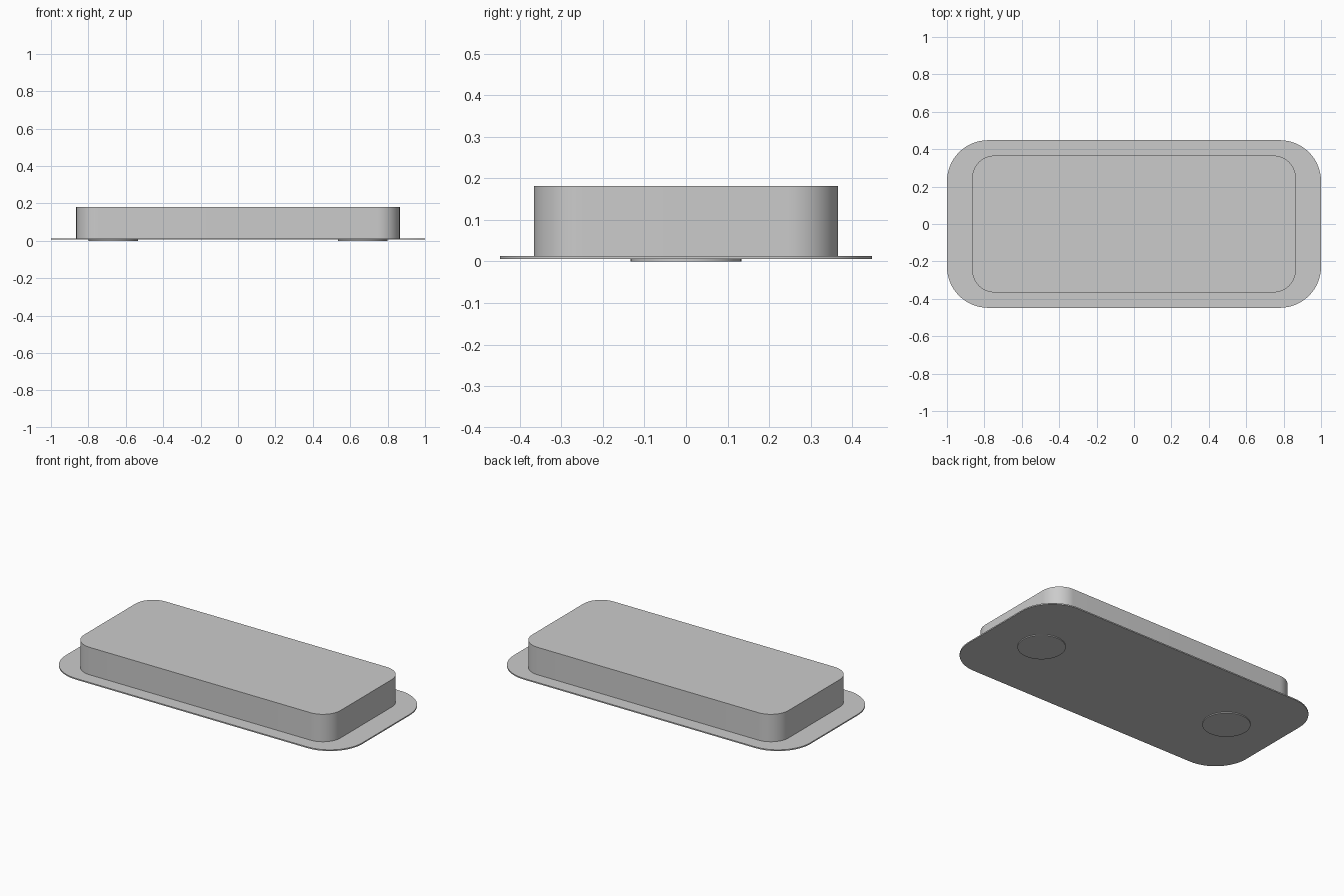
import bpy, bmesh
from math import pi, cos, sin, radians

if "Cube" in bpy.data.objects:
    bpy.data.objects.remove(bpy.data.objects["Cube"])


def prism(name, outline, z0, z1):
    """Extrude a closed outline from z0 to z1."""
    bm = bmesh.new()
    face = bm.faces.new([bm.verts.new((x, y, z0)) for x, y in outline])
    ext = bmesh.ops.extrude_face_region(bm, geom=[face], use_keep_orig=True)
    top = [v for v in ext["geom"] if isinstance(v, bmesh.types.BMVert)]
    bmesh.ops.translate(bm, verts=top, vec=(0, 0, z1 - z0))
    bmesh.ops.recalc_face_normals(bm, faces=bm.faces)
    mesh = bpy.data.meshes.new(name)
    bm.to_mesh(mesh)
    bm.free()
    obj = bpy.data.objects.new(name, mesh)
    bpy.context.collection.objects.link(obj)
    bpy.context.view_layer.objects.active = obj
    obj.select_set(True)
    bpy.ops.object.shade_smooth_by_angle(angle=radians(30))
    obj.select_set(False)
    return obj


def rounded_rect(hx, hy, r, steps=16):
    pts = []
    for q, (sx, sy) in enumerate([(1, 1), (-1, 1), (-1, -1), (1, -1)]):
        for i in range(steps + 1):
            a = (q + i / steps) * pi / 2
            pts.append((sx * (hx - r) + r * cos(a), sy * (hy - r) + r * sin(a)))
    return pts


def circle(cx, r, steps=64):
    return [(cx + r * cos(2 * pi * i / steps), r * sin(2 * pi * i / steps))
            for i in range(steps)]


# Thin base flange and raised body
prism("base_plate", rounded_rect(1.0, 0.448, 0.22), 0.006, 0.0135)
prism("body", rounded_rect(0.865, 0.366, 0.12), 0.0135, 0.181)

# Round feet underneath
for side, x in (("left", -0.667), ("right", 0.667)):
    prism(side + "_foot", circle(x, 0.133), 0.0, 0.006)
